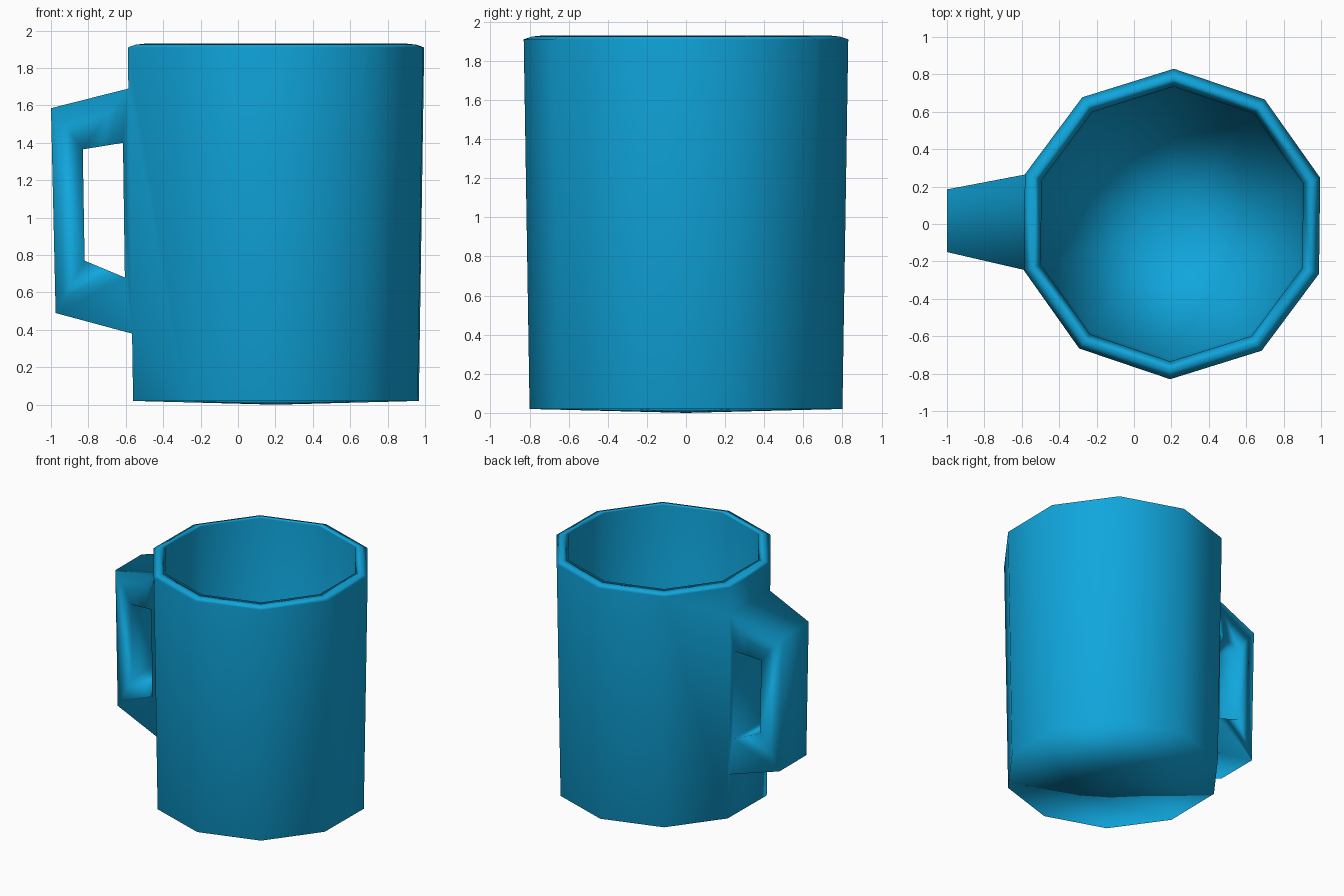
import bpy, bmesh, math

cube = bpy.data.objects.get("Cube")
if cube:
    bpy.data.objects.remove(cube, do_unlink=True)

SIDES = 10
START = math.radians(89.3)
CENTRE_X = 0.203
BASE = (0.80, 0.02)
RIM = (0.83, 1.91)
bm = bmesh.new()


def ring(radius, z):
    """One ten-sided loop of vertices."""
    angles = [START + math.tau * k / SIDES for k in range(SIDES)]
    return [bm.verts.new((CENTRE_X + radius * math.cos(a), radius * math.sin(a), z))
            for a in angles]


def bridge(low, high):
    for k in range(SIDES):
        n = (k + 1) % SIDES
        bm.faces.new((low[k], low[n], high[n], high[k]))


def cap(loop, z):
    tip = bm.verts.new((CENTRE_X, 0, z))
    for k in range(SIDES):
        bm.faces.new((loop[k], loop[(k + 1) % SIDES], tip))


# Rim, inner wall, floor and underside
bottom, top = ring(*BASE), ring(*RIM)
previous = top
for radius, z in ((0.785, 1.925), (0.735, 1.93), (0.72, 0.12)):
    current = ring(radius, z)
    bridge(previous, current)
    previous = current
cap(previous, 0.10)
cap(bottom, 0.0)

# Handle roots lie on the two vertical edges of the left-hand facet
BACK, FRONT = 2, 3


def on_edge(k, z):
    t = (z - BASE[1]) / (RIM[1] - BASE[1])
    return bm.verts.new(bottom[k].co.lerp(top[k].co, t))


roots = {k: (on_edge(k, 1.69), on_edge(k, 0.38)) for k in (BACK, FRONT)}

# Outer wall, with the handle facet left open between the roots
for k in range(SIDES):
    n = (k + 1) % SIDES
    if k == BACK:
        (b_up, b_low), (f_up, f_low) = roots[BACK], roots[FRONT]
        bm.faces.new((bottom[k], bottom[n], f_low, b_low))
        bm.faces.new((b_up, f_up, top[n], top[k]))
    else:
        right = list(reversed(roots[n])) if n in roots else []
        left = list(roots[k]) if k in roots else []
        bm.faces.new([bottom[k], bottom[n]] + right + [top[n], top[k]] + left)


# Handle: tapered frame around an open grip
def handle_vert(x, z, outer_y, root_y):
    t = (x + 1.0) / 0.42
    return bm.verts.new((x, outer_y + (root_y - outer_y) * t, z))


GRIP = ((-0.615, 1.40), (-0.83, 1.365), (-0.82, 0.77), (-0.605, 0.68))
OUTER = ((-1.0, 1.585), (-0.975, 0.49))
frames = []
for k, outer_y, root_y in ((BACK, 0.185, 0.265), (FRONT, -0.15, -0.245)):
    up, low = roots[k]
    outer = [up] + [handle_vert(x, z, outer_y, root_y) for x, z in OUTER] + [low]
    inner = [handle_vert(x, z, outer_y, root_y) for x, z in GRIP]
    frames.append((outer, inner))
    for i in range(4):
        j = (i + 1) % 4
        bm.faces.new((outer[i], outer[j], inner[j], inner[i]))
(outer_b, inner_b), (outer_f, inner_f) = frames
for i in range(4):
    j = (i + 1) % 4
    bm.faces.new((inner_b[i], inner_b[j], inner_f[j], inner_f[i]))
    if i < 3:
        bm.faces.new((outer_b[i], outer_b[j], outer_f[j], outer_f[i]))

bmesh.ops.recalc_face_normals(bm, faces=bm.faces)
for face in bm.faces:
    face.smooth = True
mesh = bpy.data.meshes.new("mug")
bm.to_mesh(mesh)
bm.free()

# Blue glaze
glaze = bpy.data.materials.new("blue_glaze")
glaze.use_nodes = True
colour = (0.005, 0.38, 0.72, 1.0)
glaze.diffuse_color = colour
glaze.node_tree.nodes["Principled BSDF"].inputs["Base Color"].default_value = colour
mesh.materials.append(glaze)

mug = bpy.data.objects.new("mug", mesh)
bpy.context.collection.objects.link(mug)

# Soft shading led by the large faces
soft = mug.modifiers.new("soft_shading", 'WEIGHTED_NORMAL')
soft.mode = 'FACE_AREA'
soft.weight = 50
